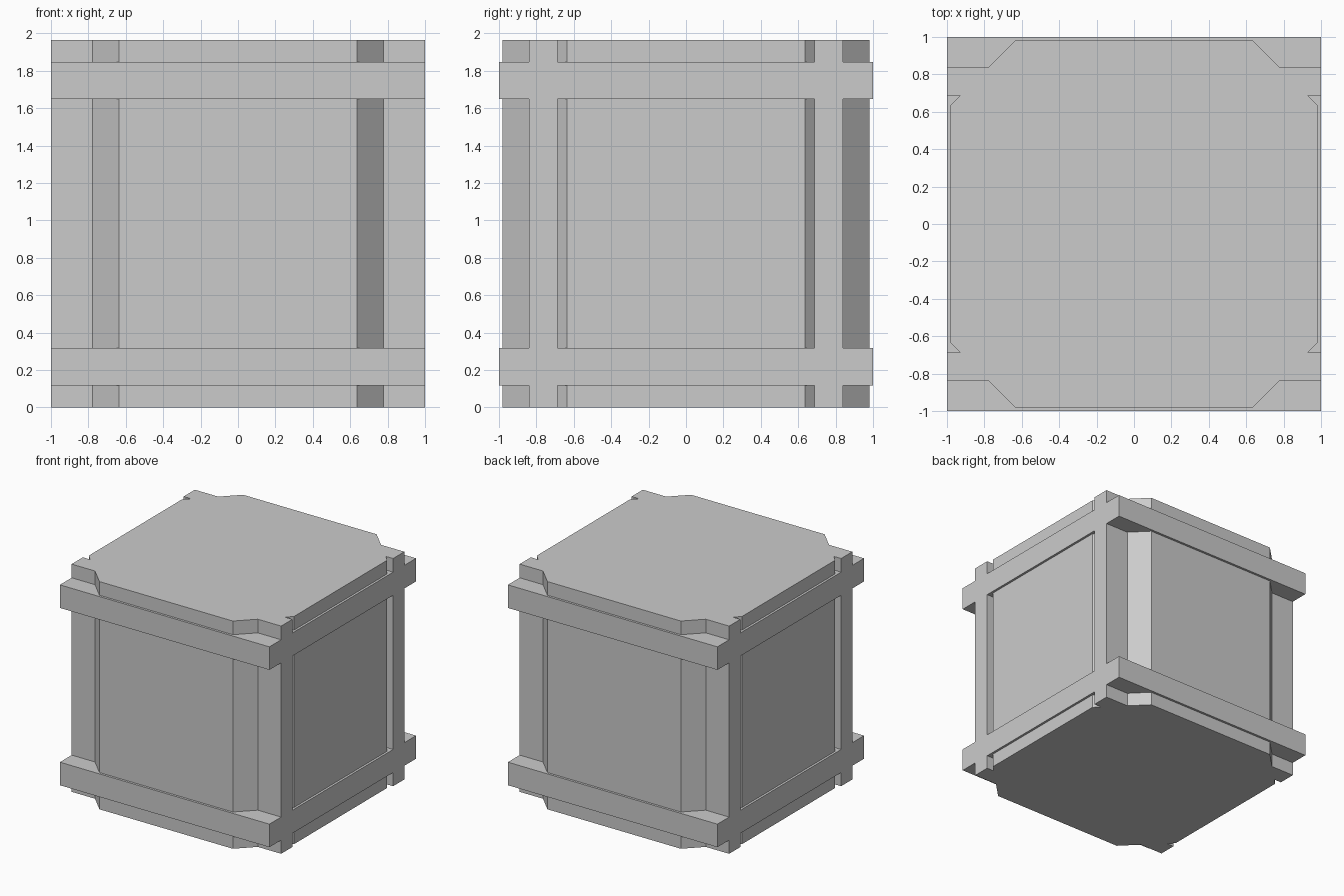
import bpy, bmesh

cube = bpy.data.objects.get("Cube")
if cube:
    bpy.data.objects.remove(cube, do_unlink=True)

grey = bpy.data.materials.new("light_grey")
GREY = (0.6, 0.6, 0.6, 1)
grey.diffuse_color = GREY
grey.use_nodes = True
grey.node_tree.nodes["Principled BSDF"].inputs["Base Color"].default_value = GREY


def prism(name, outline, z0, z1):
    """Extrude a flat outline from z0 up to z1."""
    bm = bmesh.new()
    base = bm.faces.new([bm.verts.new((x, y, z0)) for x, y in outline])
    top = bmesh.ops.extrude_face_region(bm, geom=[base], use_keep_orig=True)["geom"]
    verts = [v for v in top if isinstance(v, bmesh.types.BMVert)]
    bmesh.ops.translate(bm, verts=verts, vec=(0, 0, z1 - z0))
    bmesh.ops.recalc_face_normals(bm, faces=bm.faces)
    mesh = bpy.data.meshes.new(name)
    bm.to_mesh(mesh)
    bm.free()
    mesh.materials.append(grey)
    obj = bpy.data.objects.new(name, mesh)
    bpy.context.collection.objects.link(obj)
    return obj


# Crate plan: one corner with its post, notch and chamfer, mirrored to four
corner = [(0.98, 0.635), (0.93, 0.687), (1, 0.687),
          (1, 0.84), (0.777, 0.84), (0.637, 0.98)]
half = corner + [(-x, y) for x, y in reversed(corner)]
plan = half + [(x, -y) for x, y in reversed(half)]
square = [(1, 1), (-1, 1), (-1, -1), (1, -1)]

# Panelled sections stacked between the two full-width bands
levels = [0, 0.118, 0.317, 1.648, 1.847, 1.965]
parts = [("bottom_section", plan), ("lower_band", square),
         ("middle_section", plan), ("upper_band", square),
         ("top_section", plan)]
for (name, outline), z0, z1 in zip(parts, levels, levels[1:]):
    prism(name, outline, z0, z1)
